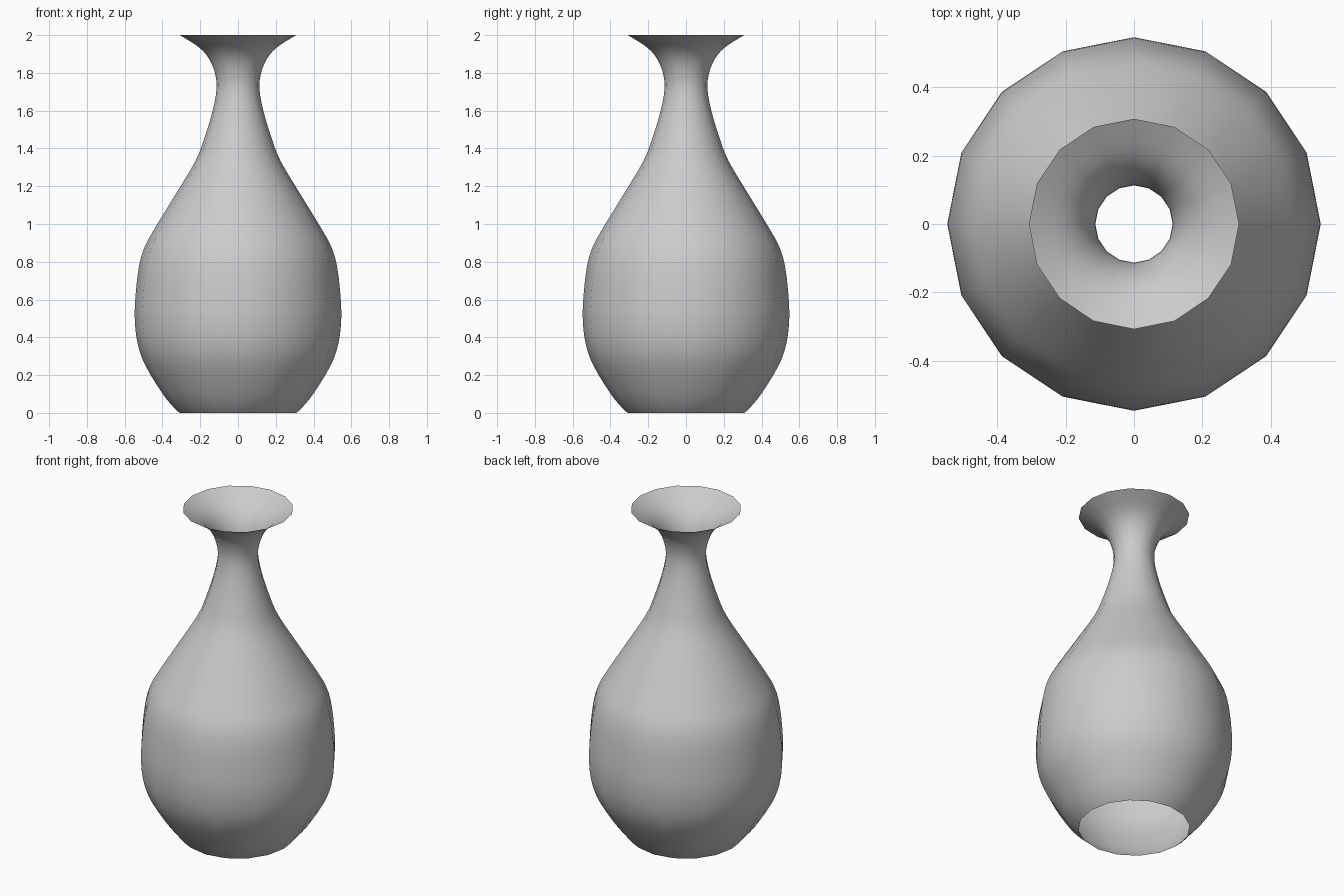
import bpy, bmesh, math
from mathutils import Vector, Matrix

cube = bpy.data.objects.get("Cube")
if cube:
    bpy.data.objects.remove(cube, do_unlink=True)

SIDES = 16
STEPS = 3

# Flat grey glaze
glaze = bpy.data.materials.new("grey_glaze")
glaze.use_nodes = True
grey = (0.6, 0.6, 0.6, 1)
glaze.diffuse_color = grey
glaze.node_tree.nodes["Principled BSDF"].inputs["Base Color"].default_value = grey

# Wall profile from foot to lip: radius, height
points = [(0.31, 0), (0.35, 0.04), (0.405, 0.11), (0.49, 0.25), (0.53, 0.36),
          (0.546, 0.48), (0.544, 0.6), (0.527, 0.76), (0.498, 0.87),
          (0.445, 0.97), (0.335, 1.15), (0.227, 1.33), (0.176, 1.46),
          (0.134, 1.6), (0.114, 1.71), (0.12, 1.79), (0.15, 1.87),
          (0.206, 1.935), (0.308, 2)]


def smooth_profile(pts):
    """Catmull-Rom curve through the profile points."""
    p = [Vector(q) for q in pts]
    p = [2 * p[0] - p[1]] + p + [2 * p[-1] - p[-2]]
    out = []
    for a, b, c, d in zip(p, p[1:], p[2:], p[3:]):
        for i in range(STEPS):
            t = i / STEPS
            out.append(0.5 * (2 * b + (c - a) * t + (2 * a - 5 * b + 4 * c - d) * t ** 2
                              + (3 * b - a - 3 * c + d) * t ** 3))
    return out + [p[-2]]


# Thin open-ended wall, spun around the vertical axis
bm = bmesh.new()
verts = [bm.verts.new((r, 0, z)) for r, z in smooth_profile(points)]
edges = [bm.edges.new(pair) for pair in zip(verts, verts[1:])]
bmesh.ops.spin(bm, geom=verts + edges, cent=(0, 0, 0), axis=(0, 0, 1),
               angle=math.tau, steps=SIDES, use_merge=True)
bmesh.ops.remove_doubles(bm, verts=bm.verts, dist=0.0005)
bmesh.ops.recalc_face_normals(bm, faces=bm.faces)
# Make the normals face outward
belly = max(bm.faces, key=lambda f: f.calc_center_median().xy.length)
if belly.normal.xy.dot(belly.calc_center_median().xy) < 0:
    bmesh.ops.reverse_faces(bm, faces=bm.faces)
for face in bm.faces:
    face.smooth = True

mesh = bpy.data.meshes.new("vase_wall")
bm.to_mesh(mesh)
bm.free()
mesh.materials.append(glaze)
vase = bpy.data.objects.new("vase_wall", mesh)
bpy.context.collection.objects.link(vase)
